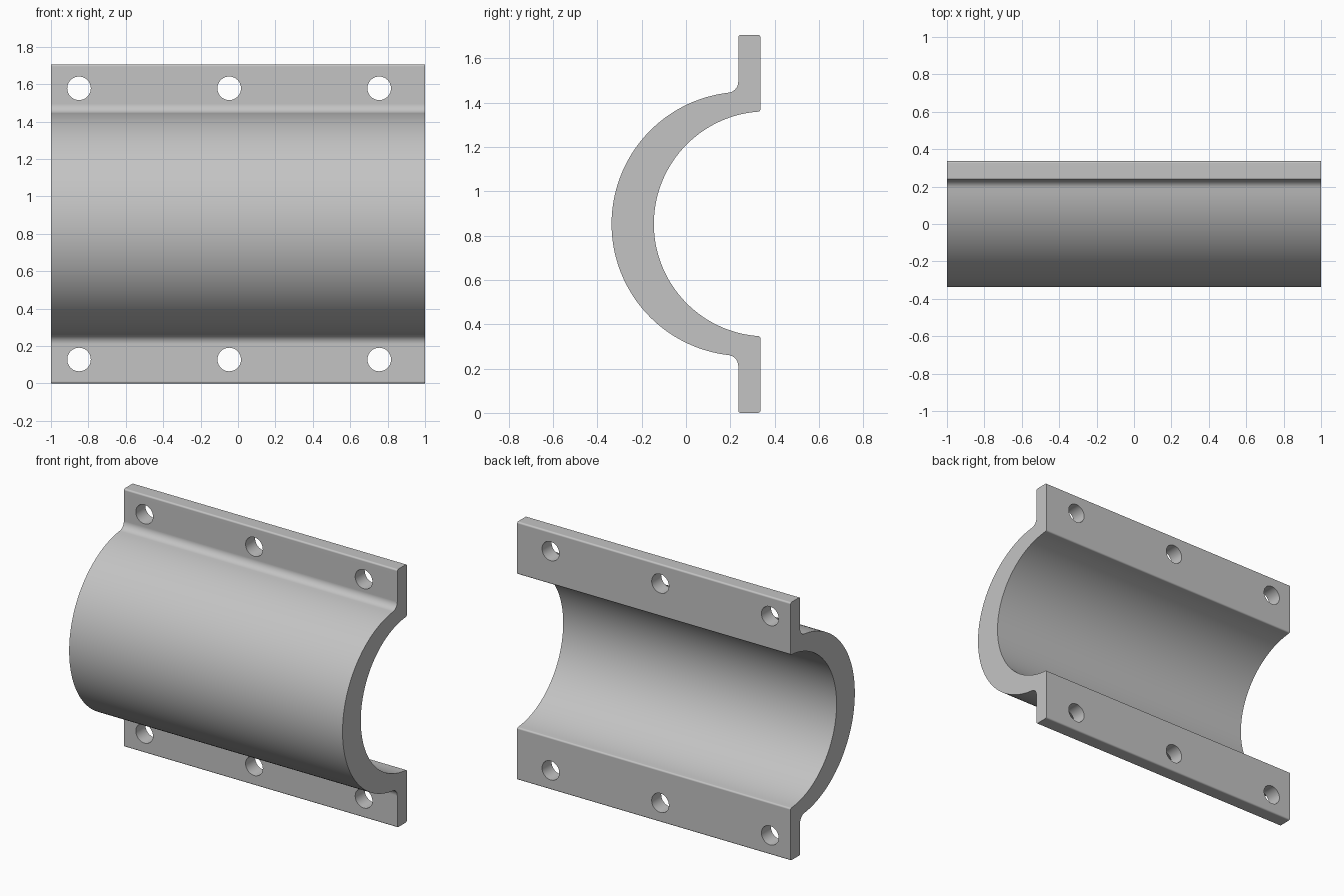
import bpy, bmesh
from math import sin, cos, atan2, acos, asin, pi, sqrt
from mathutils import Matrix, Vector

cube = bpy.data.objects.get("Cube")
if cube:
    bpy.data.objects.remove(cube)

LENGTH = 2.0
HALF_H = 0.853                 # half height, also the height of the bore axis
BACK, FRONT = 0.336, 0.236     # flange faces in y
EDGE = 0.011                   # rounded flange edges
OUT_C, OUT_R = 0.26, 0.596     # outer shell circle
IN_C, IN_R = 0.3627, 0.5077    # bore circle
FILLET = 0.05                  # shell to flange blend

steel = bpy.data.materials.new("light grey metal")
steel.use_nodes = True
colour = (0.55, 0.55, 0.55, 1)
steel.diffuse_color = colour
steel.node_tree.nodes["Principled BSDF"].inputs["Base Color"].default_value = colour


def arc(cy, cz, r, a0, a1, steps):
    """Points (y, z) on an arc."""
    return [(cy + r * cos(a0 + (a1 - a0) * i / steps),
             cz + r * sin(a0 + (a1 - a0) * i / steps)) for i in range(steps + 1)]


# Upper half of the cross-section, measured from the bore axis
fillet_y = FRONT - FILLET
fillet_z = sqrt((OUT_R + FILLET) ** 2 - (fillet_y - OUT_C) ** 2)
touch = atan2(fillet_z, fillet_y - OUT_C)
upper = arc(OUT_C, 0, OUT_R, pi, touch, 40)
upper += arc(fillet_y, fillet_z, FILLET, touch - pi, 0, 8)[1:]
upper += arc(FRONT + EDGE, HALF_H - EDGE, EDGE, pi, pi / 2, 4)
upper += arc(BACK - EDGE, HALF_H - EDGE, EDGE, pi / 2, 0, 4)
# Small rounding where the bore meets the back face
lip_y = BACK - EDGE
lip_z = sqrt((IN_R + EDGE) ** 2 - (lip_y - IN_C) ** 2)
lip = atan2(lip_z, lip_y - IN_C)
upper += arc(lip_y, lip_z, EDGE, 0, lip - pi, 4)
upper += arc(IN_C, 0, IN_R, lip, pi, 40)[1:]

# Mirror to the lower half: the two end points lie on the axis
lower = [(y, -z) for y, z in reversed(upper[1:-1])]
profile = upper + lower

# Extrude the section along x
bm = bmesh.new()
section = bm.faces.new([bm.verts.new((-LENGTH / 2, y, z + HALF_H)) for y, z in profile])
swept = bmesh.ops.extrude_face_region(bm, geom=[section])["geom"]
bmesh.ops.translate(bm, vec=Vector((LENGTH, 0, 0)),
                    verts=[g for g in swept if isinstance(g, bmesh.types.BMVert)])
bmesh.ops.recalc_face_normals(bm, faces=bm.faces)
mesh = bpy.data.meshes.new("half_shell_clamp")
bm.to_mesh(mesh)
bm.free()
mesh.materials.append(steel)
clamp = bpy.data.objects.new("half_shell_clamp", mesh)
bpy.context.collection.objects.link(clamp)

# Bolt holes through both flanges
bm = bmesh.new()
for x in (-0.85, -0.047, 0.755):
    for z in (-0.725, 0.725):
        place = Matrix.Translation((x, (FRONT + BACK) / 2, HALF_H + z)) @ Matrix.Rotation(pi / 2, 4, 'X')
        bmesh.ops.create_cone(bm, cap_ends=True, segments=40, radius1=0.063,
                              radius2=0.063, depth=0.2, matrix=place)
mesh = bpy.data.meshes.new("bolt_hole_cutter")
bm.to_mesh(mesh)
bm.free()
mesh.materials.append(steel)
cutter = bpy.data.objects.new("bolt_hole_cutter", mesh)
cutter.hide_render = True
bpy.context.collection.objects.link(cutter)

bpy.ops.object.select_all(action='DESELECT')
clamp.select_set(True)
bpy.context.view_layer.objects.active = clamp
cut = clamp.modifiers.new("bolt holes", 'BOOLEAN')
cut.operation = 'DIFFERENCE'
cut.solver = 'EXACT'
cut.object = cutter
bpy.ops.object.modifier_apply(modifier=cut.name)
bpy.data.objects.remove(cutter)

# Smooth curves, flat flanges, sharp ends
bpy.ops.object.shade_smooth_by_angle(angle=pi / 6)
weighted = clamp.modifiers.new("flat flange shading", 'WEIGHTED_NORMAL')
weighted.keep_sharp = True
